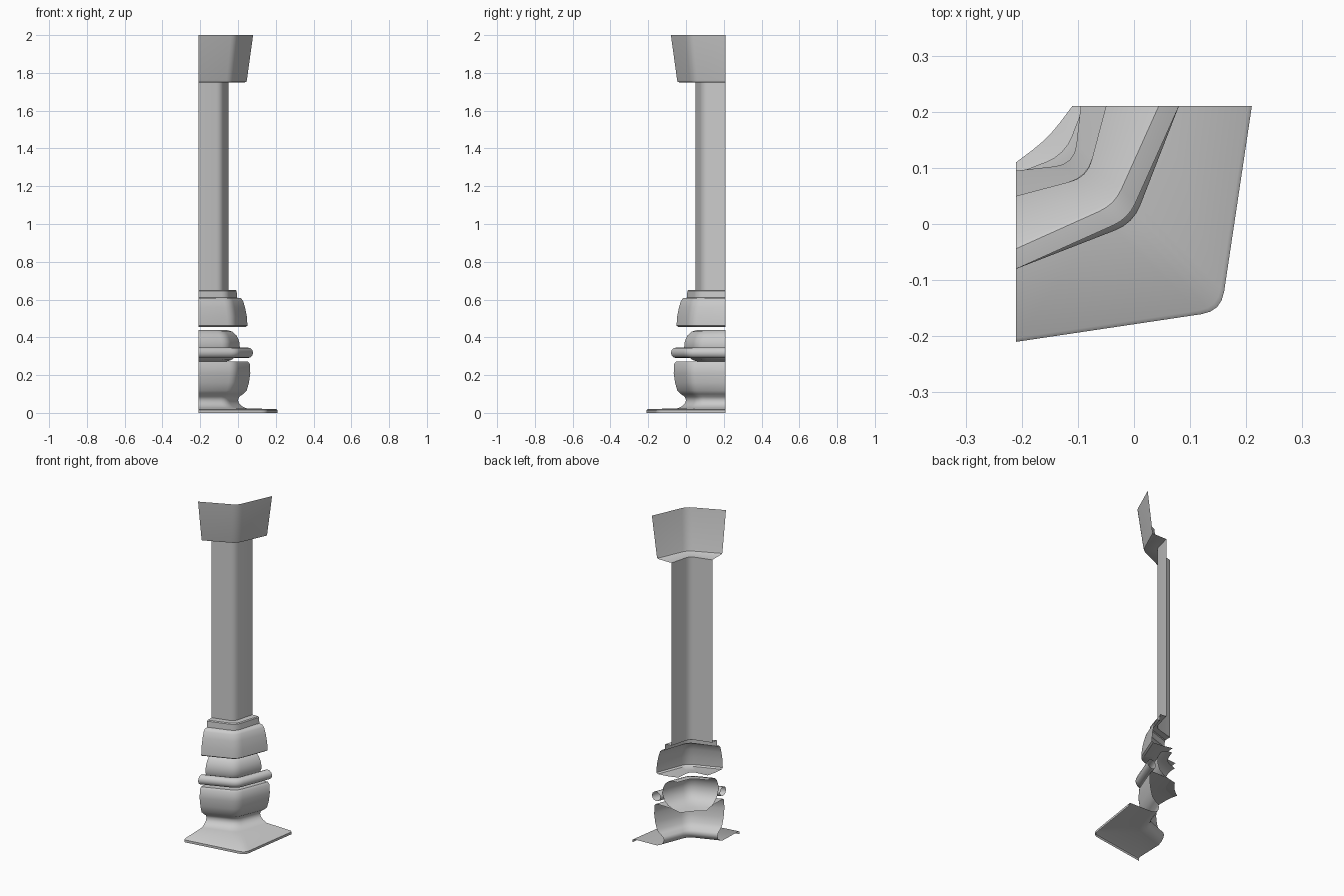
import bpy, math
from mathutils import Vector

if "Cube" in bpy.data.objects:
    bpy.data.objects.remove(bpy.data.objects["Cube"])

AX, AY = -0.21, 0.21   # pillar axis: the model is one open quarter of the pillar


def ring(r, z, k, soft):
    """Quarter outline: flat side, rounded corner at k*r, flat side."""
    a, c, b = Vector((0, -r)), Vector((k * r, -k * r)), Vector((r, 0))
    s = c + (a - c).normalized() * soft
    e = c + (b - c).normalized() * soft
    pts = [a]
    for i in range(5):
        t = i / 4
        pts.append(s * (1 - t) ** 2 + c * 2 * t * (1 - t) + e * t * t)
    pts.append(b)
    return [(AX + p.x, AY + p.y, z) for p in pts]


def quarter(name, profile, k=0.72, soft=0.035, closed=False):
    """Sweep a profile of (radius, z[, corner factor]) along the quarter outline."""
    rings = [ring(p[0], p[1], p[2] if len(p) > 2 else k, soft) for p in profile]
    n = len(rings[0])
    verts = [v for r in rings for v in r]
    m = len(rings)
    faces = []
    for i in range(m if closed else m - 1):
        j = (i + 1) % m
        for q in range(n - 1):
            faces.append((i * n + q, i * n + q + 1, j * n + q + 1, j * n + q))
    me = bpy.data.meshes.new(name)
    me.from_pydata(verts, [], faces)
    ob = bpy.data.objects.new(name, me)
    bpy.context.collection.objects.link(ob)
    bpy.context.view_layer.objects.active = ob
    ob.select_set(True)
    bpy.ops.object.shade_smooth_by_angle(angle=math.radians(40))
    ob.select_set(False)
    return ob


# foot plate, flared neck and lower block with its inward lid
quarter("base_and_lower_block", [
    (0.42, 0.0, .87), (0.42, 0.014, .87), (0.413, 0.02, .87),
    (0.255, 0.024, .76), (0.232, 0.035), (0.216, 0.05), (0.21, 0.068),
    (0.216, 0.085), (0.238, 0.10), (0.256, 0.118), (0.268, 0.16),
    (0.275, 0.21), (0.272, 0.262), (0.262, 0.273), (0.18, 0.273), (0.13, 0.268)])

# rounded bulb, open at top and bottom
quarter("bulb", [
    (0.10, 0.262, .57), (0.135, 0.268, .64), (0.175, 0.28, .7), (0.205, 0.305),
    (0.22, 0.345), (0.216, 0.38), (0.202, 0.41), (0.18, 0.43),
    (0.15, 0.439), (0.12, 0.44)])

# tube collar round the bulb
tube = [(0.262 + 0.028 * math.cos(i * math.pi / 6),
         0.318 + 0.028 * math.sin(i * math.pi / 6)) for i in range(12)]
quarter("collar", tube, closed=True)

# upper block with stepped lip under the shaft
quarter("upper_block", [
    (0.115, 0.47, .9), (0.18, 0.46, .76), (0.25, 0.455), (0.26, 0.462),
    (0.257, 0.51), (0.247, 0.56), (0.236, 0.595), (0.225, 0.607),
    (0.205, 0.61, .76), (0.203, 0.645, .76), (0.198, 0.65, .76), (0.16, 0.65, .79)])

# plain shaft
quarter("shaft", [(0.16, 0.65), (0.16, 1.75)], k=0.79, soft=0.03)

# flared capital with floor
quarter("capital", [
    (0.16, 1.75, .79), (0.247, 1.75), (0.254, 1.753), (0.257, 1.762), (0.29, 2.0)],
    k=0.69, soft=0.03)
